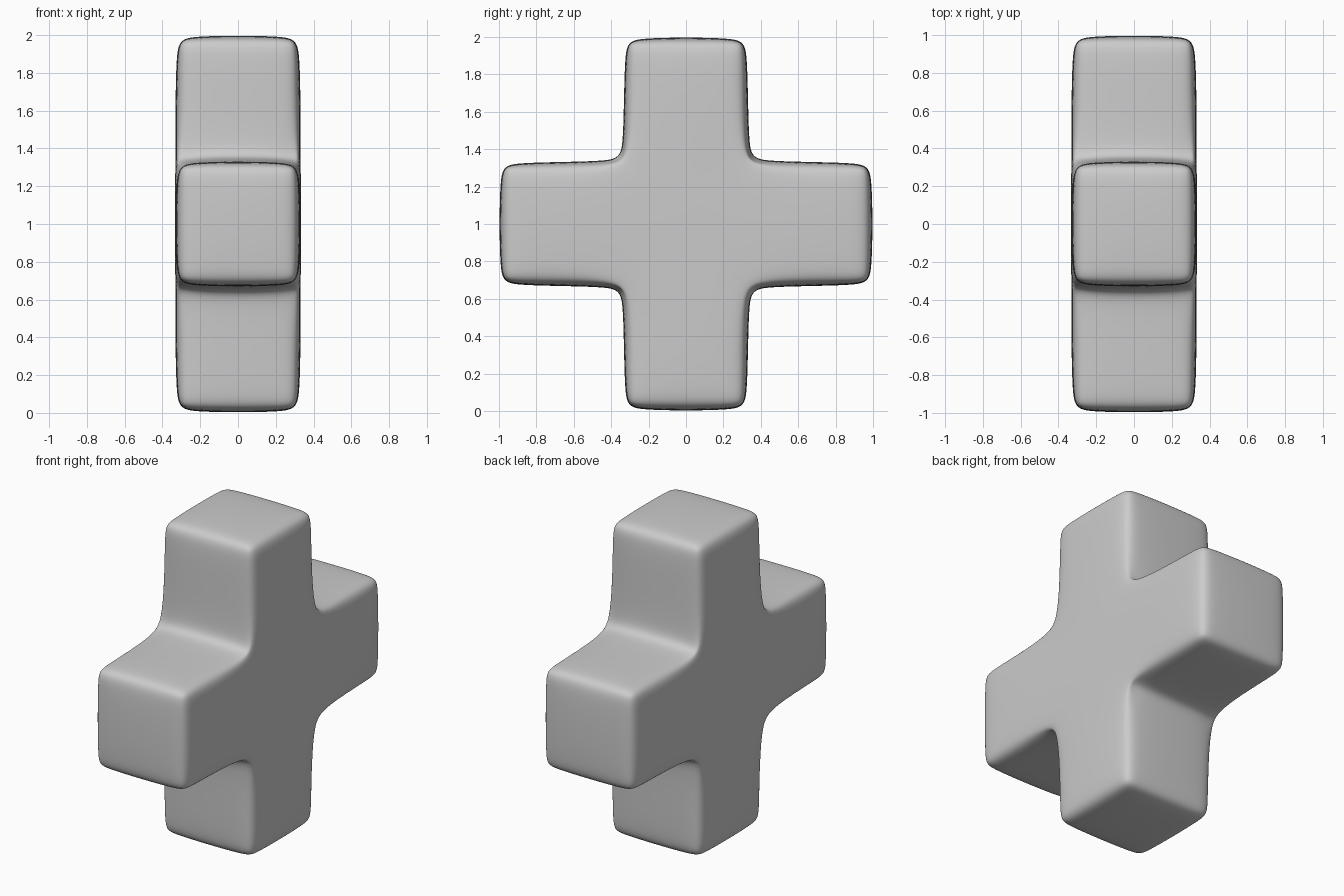
import bpy, bmesh
from mathutils import Vector

if "Cube" in bpy.data.objects:
    bpy.data.objects.remove(bpy.data.objects["Cube"])

S = 2.0 / 3.0      # side of each cubic block

# Plus-shaped cage: one cube with four faces pulled out into arms
bm = bmesh.new()
bmesh.ops.create_cube(bm, size=S)
for d in [(0, 1, 0), (0, -1, 0), (0, 0, 1), (0, 0, -1)]:
    d = Vector(d)
    bm.normal_update()
    face = max(bm.faces, key=lambda f: f.calc_center_median().dot(d))
    res = bmesh.ops.extrude_discrete_faces(bm, faces=[face])
    for f in res["faces"]:
        bmesh.ops.translate(bm, verts=f.verts, vec=d * S)
bmesh.ops.recalc_face_normals(bm, faces=bm.faces)
bmesh.ops.translate(bm, verts=bm.verts, vec=(0, 0, 1))

mesh = bpy.data.meshes.new("cross_block")
bm.to_mesh(mesh)
bm.free()
cross = bpy.data.objects.new("cross_block", mesh)
bpy.context.collection.objects.link(cross)

# Narrow chamfer, then subdivision gives soft edges and slightly bowed faces
bevel = cross.modifiers.new("edge_chamfer", 'BEVEL')
bevel.width = 0.042
bevel.segments = 1
bevel.limit_method = 'ANGLE'
subsurf = cross.modifiers.new("soften", 'SUBSURF')
subsurf.levels = subsurf.render_levels = 4

for p in mesh.polygons:
    p.use_smooth = True
